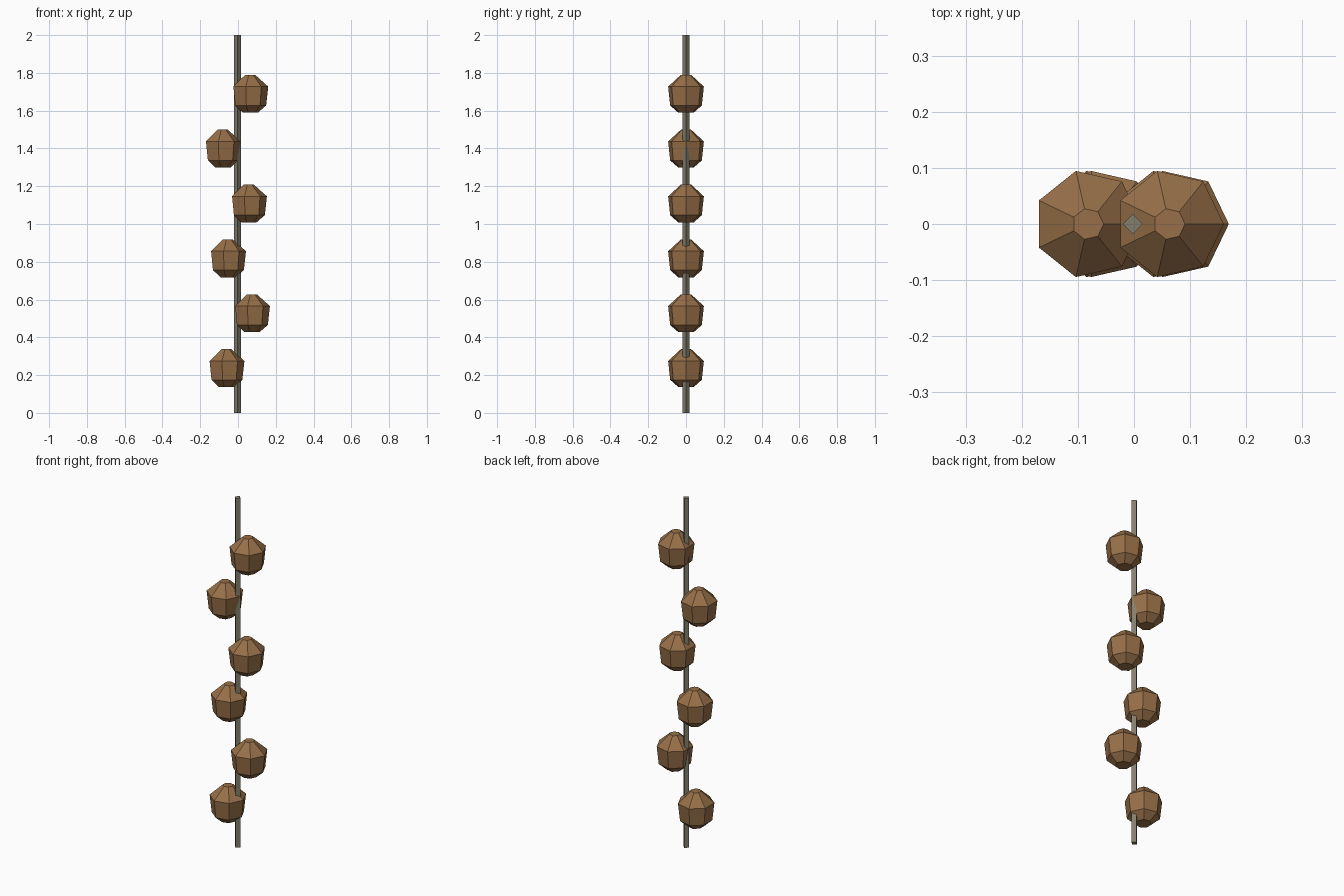
import bpy, bmesh
from math import cos, sin, tau

cube = bpy.data.objects.get("Cube")
if cube:
    bpy.data.objects.remove(cube)


def material(name, colour):
    mat = bpy.data.materials.new(name)
    mat.use_nodes = True
    mat.diffuse_color = colour
    mat.node_tree.nodes["Principled BSDF"].inputs["Base Color"].default_value = colour
    return mat


def lathe(name, profile, sides, mat, location):
    """Capped solid of revolution from (radius, height) pairs."""
    bm = bmesh.new()
    rings = [[bm.verts.new((r * cos(tau * i / sides), r * sin(tau * i / sides), z))
              for i in range(sides)] for r, z in profile]
    for low, high in zip(rings, rings[1:]):
        for i in range(sides):
            j = (i + 1) % sides
            bm.faces.new((low[i], low[j], high[j], high[i]))
    bm.faces.new(rings[0][::-1])
    bm.faces.new(rings[-1])
    mesh = bpy.data.meshes.new(name)
    bm.to_mesh(mesh)
    bm.free()
    mesh.materials.append(mat)
    obj = bpy.data.objects.new(name, mesh)
    obj.location = location
    bpy.context.collection.objects.link(obj)
    return obj


brown = material("warm_brown", (0.31, 0.16, 0.065, 1))
grey = material("cord_grey", (0.23, 0.21, 0.15, 1))

# Square cord running the full height
lathe("cord", [(0.018, 0), (0.018, 2)], 4, grey, (-0.002, 0, 0))

# Faceted bulbs alternating from side to side up the cord
bulb_profile = [(0.042, -0.1), (0.086, -0.062), (0.097, 0.038), (0.028, 0.1)]
offsets = [-0.063, 0.072, -0.055, 0.056, -0.082, 0.063]
for n, x in enumerate(offsets):
    lathe(f"bulb_{n + 1}", bulb_profile, 7, brown, (x, 0, 0.237 + 0.2905 * n))
